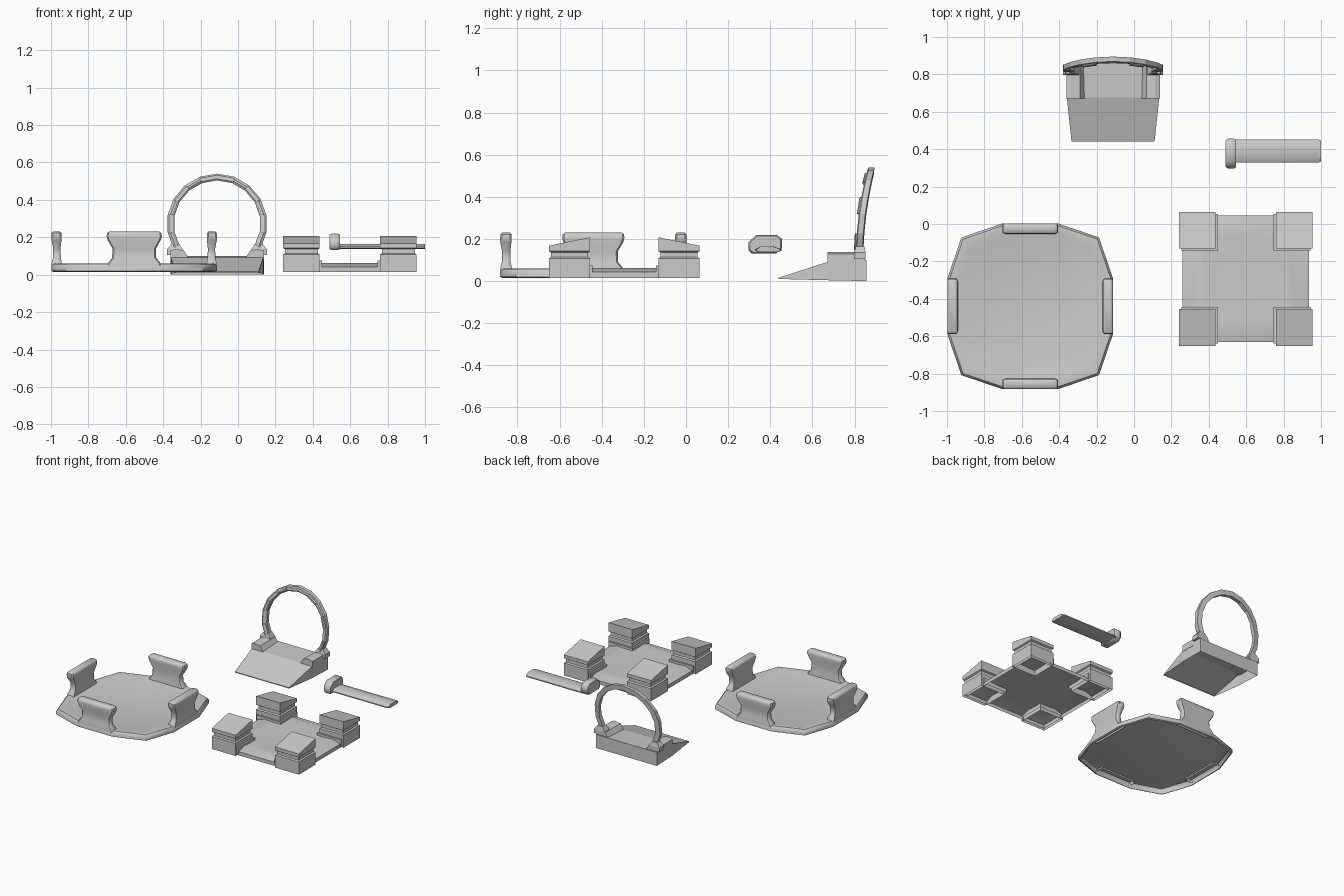
import bpy, bmesh, math
from mathutils import Vector

if "Cube" in bpy.data.objects:
    bpy.data.objects.remove(bpy.data.objects["Cube"])


def loft(name, rings, cap_start=True, cap_end=True, smooth=None):
    """Skin a list of closed point rings into one object."""
    bm = bmesh.new()
    loops = [[bm.verts.new(p) for p in ring] for ring in rings]
    n = len(loops[0])
    for a, b in zip(loops, loops[1:]):
        for i in range(n):
            j = (i + 1) % n
            bm.faces.new((a[i], a[j], b[j], b[i]))
    if cap_start:
        bm.faces.new(loops[0][::-1])
    if cap_end:
        bm.faces.new(loops[-1])
    bmesh.ops.recalc_face_normals(bm, faces=bm.faces)
    me = bpy.data.meshes.new(name)
    bm.to_mesh(me)
    bm.free()
    ob = bpy.data.objects.new(name, me)
    bpy.context.collection.objects.link(ob)
    if smooth:
        bpy.ops.object.select_all(action='DESELECT')
        ob.select_set(True)
        bpy.context.view_layer.objects.active = ob
        bpy.ops.object.shade_smooth_by_angle(angle=math.radians(smooth))
    return ob


def rect(cx, cy, hx, hy, z):
    return [(cx - hx, cy - hy, z), (cx + hx, cy - hy, z),
            (cx + hx, cy + hy, z), (cx - hx, cy + hy, z)]


# Twelve-sided tray, open underneath
TX, TY = -0.555, -0.44
quarter = [(0.443, -0.148), (0.443, 0.148), (0.368, 0.368)]


def tray_ring(scale, z):
    pts = []
    for k in range(4):
        c, s = round(math.cos(k * math.pi / 2)), round(math.sin(k * math.pi / 2))
        pts += [(TX + scale * (c * x - s * y), TY + scale * (s * x + c * y), z) for x, y in quarter]
    return pts


loft("tray", [tray_ring(s, z) for s, z in
              ((0.975, 0.015), (1, 0.02), (1, 0.044), (0.975, 0.058), (0.93, 0.06), (0.87, 0.053))],
     cap_start=False, smooth=40)

# Four waisted tray walls: height, half width, outer and inner distance
wall = [(0.04, 0.148, 0.443, 0.385), (0.065, 0.138, 0.441, 0.388), (0.09, 0.118, 0.434, 0.392),
        (0.14, 0.116, 0.433, 0.394), (0.185, 0.142, 0.442, 0.389), (0.205, 0.148, 0.443, 0.388),
        (0.222, 0.145, 0.441, 0.389), (0.23, 0.135, 0.434, 0.396)]
for k in range(4):
    c, s = math.cos(k * math.pi / 2), math.sin(k * math.pi / 2)
    rings = []
    for z, w, o, i in wall:
        b = 0.008
        sec = [(o - b, -w), (o, -w + b), (o, w - b), (o - b, w),
               (i + b, w), (i, w - b), (i, -w + b), (i + b, -w)]
        rings.append([(TX + c * x - s * y, TY + s * x + c * y, z) for x, y in sec])
    loft(f"tray_wall_{k + 1}", rings, cap_start=False, smooth=40)

# Square plate with sloping edges, open underneath
PX, PY = 0.598, -0.293
loft("plate", [rect(PX, PY, h, h, z) for h, z in
               ((0.338, 0.015), (0.338, 0.042), (0.28, 0.062), (0.22, 0.058))],
     cap_start=False, smooth=40)

# Corner posts: base, recessed neck and a cap that rises inwards
for sx in (-1, 1):
    for sy in (-1, 1):
        cx, cy, h = PX + sx * 0.259, PY + sy * 0.26, 0.098
        rings = [rect(cx, cy, hh, hh, z) for hh, z in
                 ((h, 0.015), (h, 0.108), (h - 0.01, 0.114), (h - 0.01, 0.136), (h, 0.142))]
        rings.append([(x, y, 0.188 - sy * 0.02 * math.copysign(1, y - cy))
                      for x, y, _ in rect(cx, cy, h, h, 0)])
        loft(f"corner_post_{'l' if sx < 0 else 'r'}{'f' if sy < 0 else 'b'}", rings, cap_start=False)
        # Small step between post and plate
        loft("post_step", [rect(cx - sx * 0.012, cy - sy * 0.012, h, h, z) for z in (0.03, 0.075)],
             cap_start=False)

# Wedge base: low front edge, flat back, open underneath
WX = -0.112
stations = [(0.44, 0.222, 0.01, 0.016), (0.675, 0.247, 0.004, 0.092), (0.858, 0.25, 0.0, 0.1)]
sections = [[(WX - w, y, lo), (WX - w, y, hi), (WX + w, y, hi), (WX + w, y, lo)]
            for y, w, lo, hi in stations]
wedge = loft("wedge_base", sections)
bm = bmesh.new()
bm.from_mesh(wedge.data)
bm.normal_update()
bmesh.ops.delete(bm, geom=[f for f in bm.faces if f.normal.z < -0.9], context='FACES')
bm.to_mesh(wedge.data)
bm.free()

# Ring pads with a sloping inner side
for s in (-1, 1):
    prof = [(0.25, 0.08), (0.25, 0.128), (0.225, 0.137), (0.178, 0.13), (0.152, 0.09)]
    loft("ring_pad", [[(WX + s * x, y, z) for x, z in prof] for y in (0.672, 0.85)])

# Segmented hoop leaning backwards
def hoop_section(deg, r_in, r_out, front, back):
    a = math.radians(deg)
    pts = []
    for r, d in ((r_in, front + 0.006), (r_in + 0.008, front), (r_out - 0.008, front),
                 (r_out, front + 0.006), (r_out, back), (r_in, back)):
        x, z = r * math.sin(a), 0.272 + r * math.cos(a)
        y = 0.828 + (z - 0.13) * 0.105 - 0.02 * (x / 0.26) ** 2 + 0.012
        pts.append((WX + x, y + d, z))
    return pts


loft("hoop", [hoop_section(d, 0.232, 0.268, -0.02, 0.012) for d in range(-120, 121, 20)])
for d in (-110, -70, -30, 30, 70, 110):
    loft("hoop_plate", [hoop_section(d + e, 0.236, 0.262, -0.03, 0.0) for e in (-9, 9)])
# Feet joining hoop to pads
for s in (-1, 1):
    cx = WX + s * 0.225
    loft("hoop_foot", [rect(cx, 0.825, 0.042, 0.028, 0.105), rect(cx, 0.825, 0.042, 0.028, 0.135),
                       rect(cx - s * 0.002, 0.827, 0.02, 0.02, 0.165)])

# Pin: thin chamfered shaft with a rounded head
shaft = [(0.328, 0.143), (0.345, 0.138), (0.435, 0.138), (0.453, 0.143),
         (0.453, 0.151), (0.42, 0.163), (0.35, 0.163), (0.328, 0.151)]
loft("pin_shaft", [[(x, 0.39 + (y - 0.39) * k, z) for y, z in shaft]
                   for x, k in ((0.53, 1), (0.985, 1), (1.0, 0.88))], smooth=30)
head = [(0.296, 0.146), (0.312, 0.132), (0.43, 0.132), (0.456, 0.155),
        (0.456, 0.2), (0.432, 0.219), (0.335, 0.219), (0.296, 0.185)]
loft("pin_head", [[(x, 0.376 + (y - 0.376) * k, 0.176 + (z - 0.176) * k) for y, z in head]
                  for x, k in ((0.49, 0.88), (0.502, 1), (0.535, 1), (0.545, 0.9))], smooth=50)
